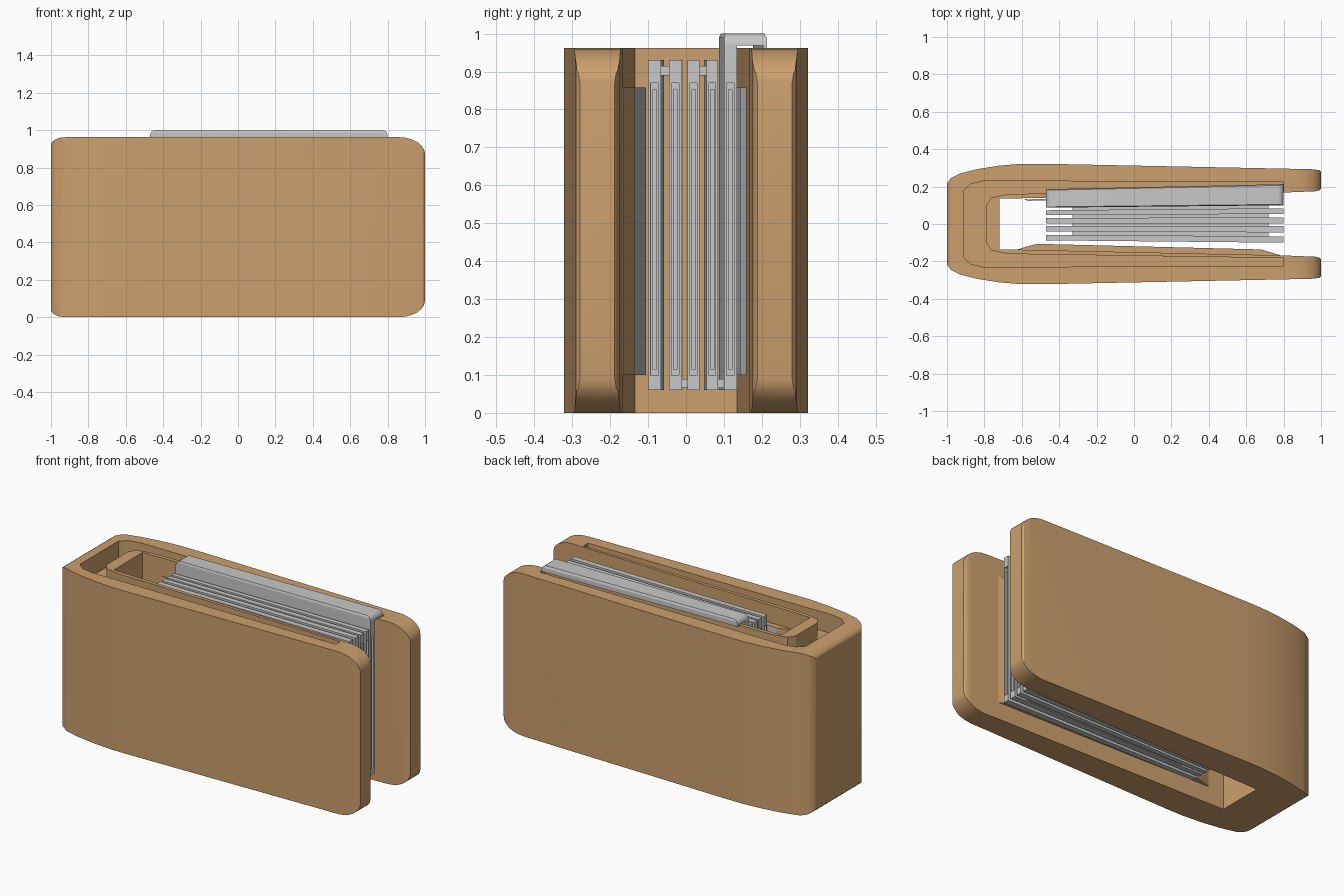
import bpy, bmesh, math

if "Cube" in bpy.data.objects:
    bpy.data.objects.remove(bpy.data.objects["Cube"])


def material(name, rgb):
    m = bpy.data.materials.new(name)
    m.diffuse_color = (*rgb, 1)
    m.use_nodes = True
    m.node_tree.nodes["Principled BSDF"].inputs["Base Color"].default_value = m.diffuse_color
    return m


TAN = material("tan", (0.60, 0.35, 0.155))
GREY = material("light grey", (0.58, 0.58, 0.58))


def finish(name, bm, mat):
    bmesh.ops.recalc_face_normals(bm, faces=bm.faces)
    me = bpy.data.meshes.new(name)
    bm.to_mesh(me)
    bm.free()
    ob = bpy.data.objects.new(name, me)
    bpy.context.collection.objects.link(ob)
    me.materials.append(mat)
    return ob


def prism(name, pts, lo, hi, mat, plane="xy"):
    """Extrude a 2D outline along the axis left out of `plane`."""
    put = {"xy": lambda a, b, c: (a, b, c),
           "xz": lambda a, b, c: (a, c, b),
           "yz": lambda a, b, c: (c, a, b)}[plane]
    bm = bmesh.new()
    f = bm.faces.new([bm.verts.new(put(a, b, lo)) for a, b in pts])
    ext = bmesh.ops.extrude_face_region(bm, geom=[f])
    a, b = put(0, 0, lo), put(0, 0, hi)
    bmesh.ops.translate(bm, vec=[q - p for p, q in zip(a, b)],
                        verts=[v for v in ext["geom"] if isinstance(v, bmesh.types.BMVert)])
    return finish(name, bm, mat)


def mirrored(half):
    return half + [(x, -y) for x, y in reversed(half)]


def boolean(ob, cutter, op):
    m = ob.modifiers.new("cut", "BOOLEAN")
    m.operation, m.object, m.solver = op, cutter, "EXACT"
    bpy.context.view_layer.objects.active = ob
    bpy.ops.object.modifier_apply(modifier=m.name)
    bpy.data.objects.remove(cutter)


def corner(cx, cz, rx, rz, start):
    """Quarter-ellipse points for a rounded outline."""
    return [(cx + rx * math.cos(math.radians(start + 15 * i)),
             cz + rz * math.sin(math.radians(start + 15 * i))) for i in range(7)]


# U-shaped holder body
outer = [(1, .28), (.99, .288), (.95, .293), (-.48, .322), (-.6, .322), (-.72, .312),
         (-.84, .293), (-.93, .27), (-.98, .245), (-1, .215)]
inner = [(-.72, .135), (.8, .168), (.97, .175), (.99, .18), (1, .188)]
outline = outer + [(x, -y) for x, y in reversed(outer)] \
    + [(x, -y) for x, y in reversed(inner)] + inner
body = prism("holder_body", outline, 0, .962, TAN)

# Rounded side silhouette of the holder
side = corner(.86, .872, .14, .09, 0) + corner(-.92, .922, .08, .04, 90) \
    + corner(-.92, .04, .08, .04, 180) + corner(.86, .09, .14, .09, 270)
boolean(body, prism("side_cutter", side, -.5, .5, TAN, "xz"), "INTERSECT")

# Groove in the top rim, leaving a thin inner wall
g_out = [(.8, .225), (-.8, .23), (-.87, .215), (-.91, .18)]
g_in = [(-.79, .10), (-.765, .14), (-.68, .16), (.8, .182)]
groove = g_out + [(x, -y) for x, y in reversed(g_out)] \
    + [(x, -y) for x, y in reversed(g_in)] + g_in
boolean(body, prism("groove_cutter", groove, .85, 1.1, TAN), "DIFFERENCE")

# Pressure pad on the front wall, grey on its inner face
pad = prism("pressure_pad", [(-.62, -.135), (-.52, -.106), (.68, -.136), (.78, -.166),
                             (.78, -.18), (-.62, -.15)], .1, .858, TAN)
pad.data.materials.append(GREY)
for p in pad.data.polygons:
    if p.normal.y > .9 and abs(p.normal.x) < .1:
        p.material_index = 1

# Thin leaf spring on the back wall
prism("leaf_spring", [(-.59, .134), (-.57, .124), (.66, .142), (.72, .16),
                      (.66, .15), (-.57, .132)], .1, .858, GREY)

X0, X1 = -.47, .80


def fan(ob):
    """Bring the pack slightly together toward the closed end."""
    for v in ob.data.vertices:
        v.co.y *= 1 + .1 * (v.co.x - X1)


def plate(name, y0, y1):
    """Plate with a slot sunk into each narrow end."""
    bm = bmesh.new()
    bmesh.ops.create_cube(bm, size=1)
    for v in bm.verts:
        v.co = ((X0 + X1) / 2 + v.co.x * (X1 - X0),
                (y0 + y1) / 2 + v.co.y * (y1 - y0), .495 + v.co.z * .87)
    bm.normal_update()
    for f in [f for f in bm.faces if abs(f.normal.x) > .9]:
        s = 1 if f.normal.x > 0 else -1
        for depth in (0, .06):
            r = bmesh.ops.extrude_discrete_faces(bm, faces=[f])
            f = r["faces"][0]
            for v in f.verts:
                if depth:
                    v.co.x -= s * depth
                else:
                    v.co.y = (y0 + y1) / 2 + (v.co.y - (y0 + y1) / 2) * .6
                    v.co.z = .485 + (v.co.z - .495) * .885
    fan(finish(name, bm, GREY))


def box(name, x0, x1, y0, y1, z0, z1):
    fan(prism(name, [(x0, y0), (x1, y0), (x1, y1), (x0, y1)], z0, z1, GREY))


# Pack of five plates with a tongue in each slot
spans = [(-.100, -.066), (-.045, -.011), (.004, .036), (.054, .084), (.100, .134)]
for i, (a, b) in enumerate(spans):
    plate("plate_%d" % (i + 1), a, b)
    mid = (a + b) / 2
    box("plate_tongue_%d" % (i + 1), X0 + .01, X1 - .01, mid - .006, mid + .006, .115, .852)

# Bridges joining the plates alternately at top and bottom
for i in range(4):
    z = (.89, .915) if i % 2 == 0 else (.065, .09)
    box("bridge_%d" % (i + 1), -.33, .72, spans[i][1] - .004, spans[i + 1][0] + .004, *z)

# Hook over the back wall, with rounded upper ends
hook = prism("hook", [(.100, .92), (.134, .92), (.134, .968), (.203, .968), (.203, .962),
                      (.213, .962), (.213, .988), (.207, 1), (.105, 1), (.100, .99)],
             X0, X1, GREY, "yz")
ends = [(X1, .9)] + corner(X1 - .03, .97, .03, .03, 0) \
    + corner(X0 + .03, .97, .03, .03, 90) + [(X0, .9)]
boolean(hook, prism("hook_cutter", ends, 0, .4, GREY, "xz"), "INTERSECT")
fan(hook)

# Smooth the rounded parts, keep edges crisp
for ob in (body, hook):
    bpy.ops.object.select_all(action="DESELECT")
    ob.select_set(True)
    bpy.context.view_layer.objects.active = ob
    bpy.ops.object.shade_smooth_by_angle(angle=math.radians(30))
